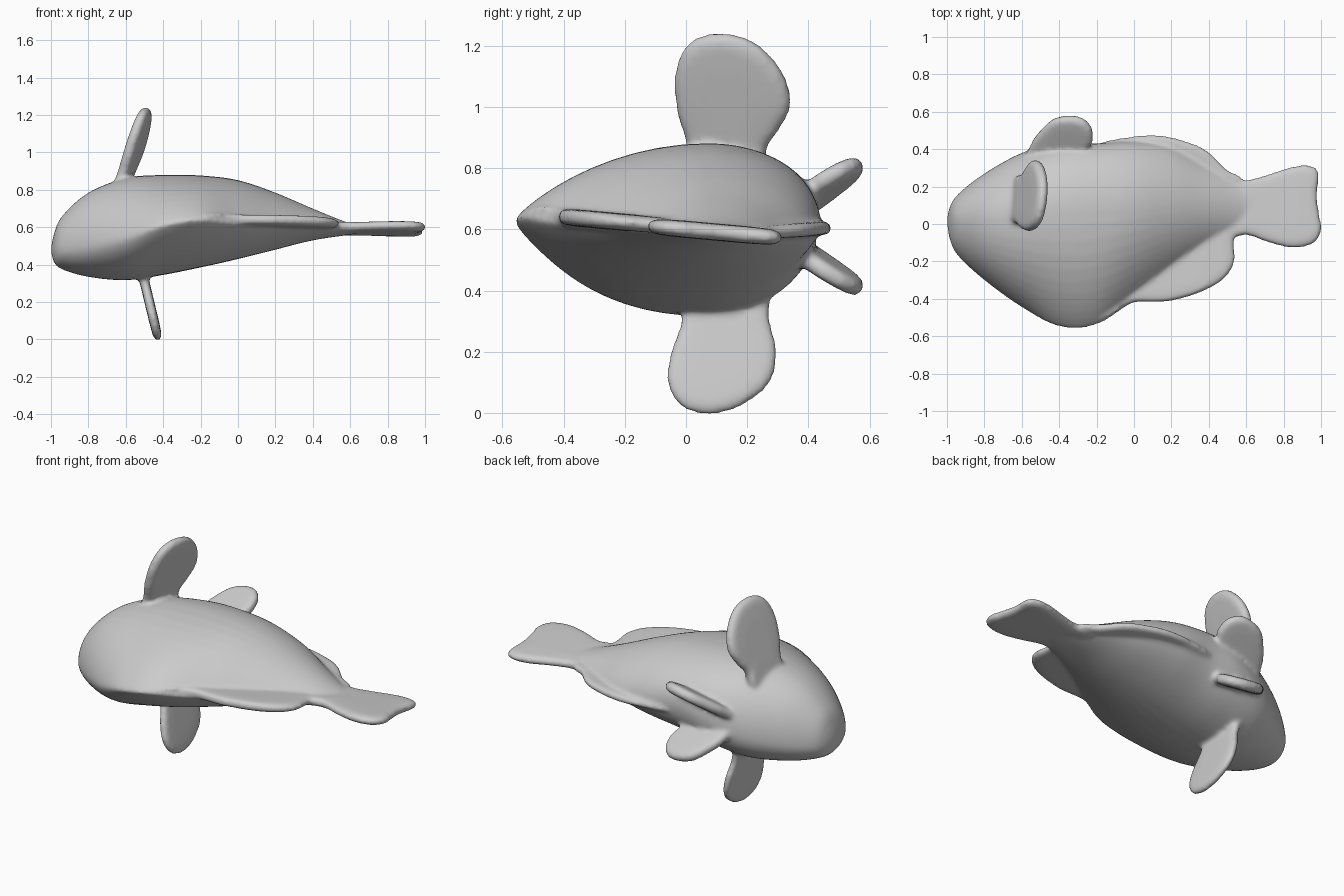
import bpy, bmesh, math
from mathutils import Vector

cube = bpy.data.objects.get("Cube")
if cube:
    bpy.data.objects.remove(cube, do_unlink=True)

# Single plain grey material
grey = bpy.data.materials.new("plain_grey")
grey.use_nodes = True
COLOR = (0.6, 0.6, 0.6, 1.0)
grey.diffuse_color = COLOR
bsdf = grey.node_tree.nodes["Principled BSDF"]
bsdf.inputs["Base Color"].default_value = COLOR
bsdf.inputs["Roughness"].default_value = 0.7


def spline(rows, steps, closed=False):
    """Smooth curve through rows of numbers (Catmull-Rom)."""
    n, out = len(rows), []
    for i in range(n if closed else n - 1):
        if closed:
            p = [rows[(i + j) % n] for j in (-1, 0, 1, 2)]
        else:
            p = [rows[min(max(i + j, 0), n - 1)] for j in (-1, 0, 1, 2)]
        for s in range(steps):
            t = s / steps
            out.append([0.5 * (2 * b + (c - a) * t + (2 * a - 5 * b + 4 * c - d) * t * t
                               + (3 * b - a - 3 * c + d) * t ** 3)
                        for a, b, c, d in zip(*p)])
    if not closed:
        out.append(list(rows[-1]))
    return out


def loft(name, rings):
    """Skin a list of equal-length rings and cap both ends."""
    bm = bmesh.new()
    loops = [[bm.verts.new(p) for p in ring] for ring in rings]
    n = len(loops[0])
    for a, b in zip(loops, loops[1:]):
        for i in range(n):
            j = (i + 1) % n
            bm.faces.new((a[i], a[j], b[j], b[i]))
    bm.faces.new(loops[0])
    bm.faces.new(loops[-1])
    bmesh.ops.remove_doubles(bm, verts=bm.verts, dist=0.0004)
    bmesh.ops.recalc_face_normals(bm, faces=bm.faces)
    me = bpy.data.meshes.new(name)
    bm.to_mesh(me)
    bm.free()
    me.materials.append(grey)
    ob = bpy.data.objects.new(name, me)
    bpy.context.collection.objects.link(ob)
    return ob


def fin(name, outline, origin, across, along, half):
    """Soft-edged plate: outline in (across, along) coordinates."""
    o, w, s = Vector(origin), Vector(across), Vector(along)
    normal = w.cross(s).normalized()
    pts = [o + w * a + s * b for a, b in spline(outline, 5, closed=True)]
    mid = sum(pts, Vector()) / len(pts)
    profile = [(0.02, 1.0), (0.5, 1.0), (0.82, 0.92), (0.93, 0.75), (0.985, 0.4)]
    layers = ([(f, h) for f, h in profile] + [(1.0, 0.0)]
              + [(f, -h) for f, h in reversed(profile)])
    return loft(name, [[mid + (p - mid) * f + normal * half * h for p in pts]
                       for f, h in layers])


# Body: x, back y, ridge y, belly y, low z, edge z, high z, back sharpness, belly sharpness
stations = [
    (-1.0, .02, .02, .02, .48, .48, .48, .5, .5),
    (-.985, -.08, .02, .09, .415, .48, .56, .5, .5),
    (-.94, -.17, .02, .16, .375, .48, .66, .5, .5),
    (-.8, -.3, .03, .27, .335, .5, .785, .55, .5),
    (-.6, -.445, .05, .38, .317, .54, .863, .65, .5),
    (-.4, -.55, .07, .43, .345, .61, .88, .82, .48),
    (-.2, -.54, .08, .43, .385, .64, .877, .86, .48),
    (0, -.41, .09, .44, .43, .62, .852, .88, .55),
    (.2, -.26, .1, .41, .48, .605, .785, .85, .65),
    (.4, -.13, .1, .31, .53, .59, .7, .8, .7),
    (.6, -.03, .09, .2, .56, .59, .622, .7, .7),
    (.75, .05, .09, .13, .58, .588, .6, .6, .6),
]
rings = []
for x, y0, ym, y1, zb, ze, zt, k0, k1 in spline(stations, 5):
    ring = []
    for i in range(48):
        a = 2 * math.pi * i / 48
        c, s = math.cos(a), math.sin(a)
        y = ym + c * ((y1 - ym) if c > 0 else (ym - y0))
        h = abs(s) ** (2 * (k1 if c > 0 else k0))
        ring.append((x, y, ze + h * ((zt - ze) if s > 0 else (zb - ze))))
    rings.append(ring)
parts = [loft("body", rings)]

# Thin fins along the body's edge: outline, height, slope, half thickness
edge_fins = {
    "tail_fin": ([(.45, .22), (.6, .235), (.7, .26), (.85, .308), (.95, .311), (.988, .27),
                  (.98, .15), (.993, .04), (1.004, -.03), (.963, -.103), (.85, -.128),
                  (.72, -.1), (.6, -.06), (.45, -.06)], .6, -.09, .028),
    "dorsal_fin": ([(-.2, -.52), (-.08, -.455), (0, -.42), (.1, -.418), (.2, -.411),
                    (.35, -.368), (.47, -.303), (.533, -.22), (.538, -.12), (.5, .02),
                    (.2, -.1), (-.1, -.25)], .605, -.09, .028),
    "anal_fin": ([(-.2, .42), (0, .47), (.15, .473), (.3, .435), (.4, .385), (.5, .288),
                  (.58, .235), (.5, .1), (.2, .2), (-.1, .3)], .572, .07, .024),
}
for name, (outline, z, slope, half) in edge_fins.items():
    parts.append(fin(name, outline, (0, 0, z), (1, 0, 0), (0, 1, slope), half))

# Pectoral paddles standing out from both flanks: (y, distance from flank)
parts.append(fin(
    "upper_pectoral_fin",
    [(.03, -.1), (.0, .02), (-.03, .12), (-.036, .24), (.005, .338), (.1, .373),
     (.22, .345), (.313, .25), (.343, .14), (.3, .05), (.265, 0), (.24, -.1)],
    (-.625, 0, .868), (.15, 1, 0), (.33, 0, 1), .034))
parts.append(fin(
    "lower_pectoral_fin",
    [(.0, -.1), (-.015, .03), (-.053, .14), (-.06, .24), (-.012, .312), (.08, .335),
     (.18, .308), (.273, .235), (.298, .13), (.275, .03), (.25, -.1)],
    (-.505, 0, .33), (0, 1, 0), (.24, 0, -1), .026))

# Paired pelvic fins on the belly: (x from middle, y)
pelvic = [(-.2, .3), (-.185, .42), (-.13, .5), (-.05, .565), (.07, .572), (.138, .525),
          (.153, .45), (.13, .4), (.13, .3)]
for name, z, lift, tilt in (("upper_pelvic_fin", .465, .6, .2),
                            ("lower_pelvic_fin", .75, -.6, -.12)):
    parts.append(fin(name, pelvic, (-.37, 0, z), (1, 0, tilt), (0, 1, lift), .032))

# Fuse the parts into one soft skin with filleted fin roots
bpy.ops.object.select_all(action="DESELECT")
for ob in parts:
    ob.select_set(True)
fish = parts[0]
bpy.context.view_layer.objects.active = fish
bpy.ops.object.join()
fish.name = "fish_body_with_fins"
remesh = fish.modifiers.new("fuse", "REMESH")
remesh.mode = "VOXEL"
remesh.voxel_size = 0.012
remesh.use_smooth_shade = True
soften = fish.modifiers.new("soften", "SMOOTH")
soften.factor = 0.5
soften.iterations = 8
